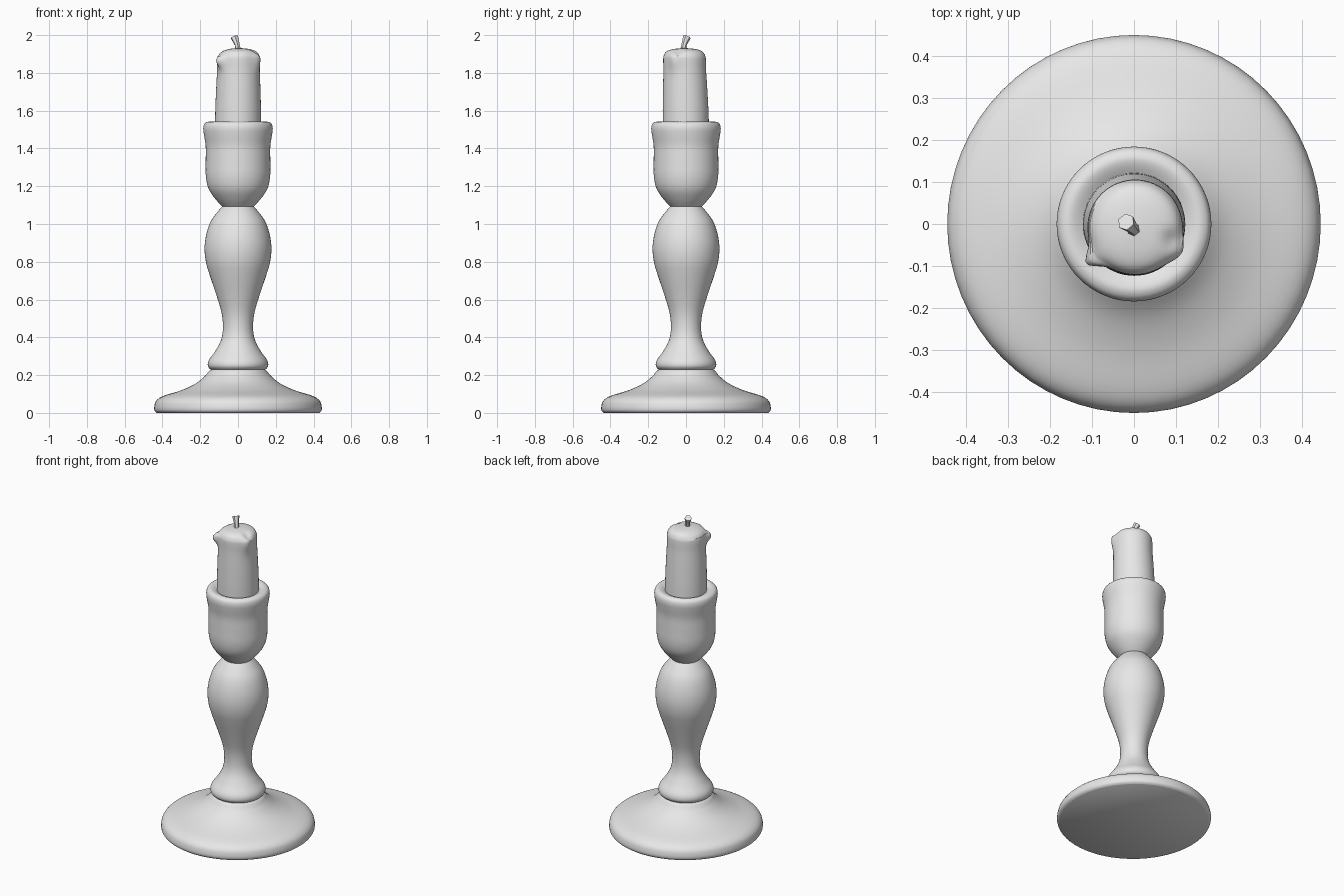
import bpy
import bmesh
import math
from mathutils import Vector

cube = bpy.data.objects.get("Cube")
if cube:
    bpy.data.objects.remove(cube)

grey = bpy.data.materials.new("plain grey")
grey.use_nodes = True
grey.diffuse_color = (0.8, 0.8, 0.8, 1)
grey.node_tree.nodes["Principled BSDF"].inputs["Base Color"].default_value = (0.8, 0.8, 0.8, 1)


def smooth_profile(points, steps=4):
    """Pass a soft curve through (radius, height) points."""
    p = [Vector(q) for q in points]
    p = [p[0]] + p + [p[-1]]
    out = []
    for a, b, c, d in zip(p, p[1:], p[2:], p[3:]):
        for i in range(steps):
            t = i / steps
            out.append(0.5 * (2 * b + (c - a) * t + (2 * a - 5 * b + 4 * c - d) * t ** 2
                              + (3 * b - a - 3 * c + d) * t ** 3))
    return out + [p[-1]]


def finish(obj, angle=45):
    obj.data.materials.append(grey)
    bpy.ops.object.select_all(action='DESELECT')
    obj.select_set(True)
    bpy.context.view_layer.objects.active = obj
    bpy.ops.object.shade_smooth_by_angle(angle=math.radians(angle))


def lathe(name, points, shape=None, segments=64):
    """Turn a profile round z, close both ends, optionally reshape it."""
    bm = bmesh.new()
    verts = [bm.verts.new((max(r, 0), 0, z)) for r, z in smooth_profile(points)]
    edges = [bm.edges.new(pair) for pair in zip(verts, verts[1:])]
    bmesh.ops.spin(bm, geom=verts + edges, cent=(0, 0, 0), axis=(0, 0, 1),
                   angle=math.tau, steps=segments)
    bmesh.ops.remove_doubles(bm, verts=bm.verts, dist=0.0005)
    bmesh.ops.holes_fill(bm, edges=[e for e in bm.edges if e.is_boundary], sides=0)
    bmesh.ops.recalc_face_normals(bm, faces=bm.faces)
    if shape:
        for v in bm.verts:
            shape(v.co)
    mesh = bpy.data.meshes.new(name)
    bm.to_mesh(mesh)
    bm.free()
    obj = bpy.data.objects.new(name, mesh)
    bpy.context.collection.objects.link(obj)
    finish(obj)
    return obj


# Broad foot with a rounded rim, rising to a collar
foot = lathe("foot", [(0.43, 0), (0.442, 0.012), (0.443, 0.035), (0.432, 0.065), (0.395, 0.09),
                      (0.3, 0.12), (0.225, 0.155), (0.175, 0.195), (0.15, 0.225), (0.13, 0.23)])
foot.scale.y = 1.012

# Turned stem: lower bead, narrow waist and long bulb
lathe("stem", [(0.13, 0.222), (0.148, 0.232), (0.16, 0.25), (0.154, 0.28), (0.122, 0.325),
               (0.092, 0.38), (0.08, 0.44), (0.085, 0.52), (0.11, 0.61), (0.15, 0.73),
               (0.17, 0.8), (0.177, 0.87), (0.169, 0.94), (0.146, 1.01), (0.112, 1.06),
               (0.08, 1.097)])

# Candle cup with a flared, rounded lip
lathe("cup", [(0.08, 1.09), (0.118, 1.13), (0.155, 1.185), (0.17, 1.25), (0.171, 1.33),
              (0.171, 1.41), (0.18, 1.47), (0.184, 1.505), (0.178, 1.53), (0.16, 1.541),
              (0.14, 1.538), (0.115, 1.525)])


def melt(co):
    """Lean the candle and push out the wax drips below its shoulder."""
    t = max(0, (co.z - 1.5) / 0.43)
    radius = math.hypot(co.x, co.y)
    turn = math.atan2(co.y, co.x)
    rim = min(1, radius / 0.11) ** 4
    for angle, width, height, spread, push in ((-2.5, 0.22, 1.865, 0.035, 0.032),
                                               (-0.5, 0.3, 1.875, 0.06, 0.014)):
        gap = math.remainder(turn - angle, math.tau)
        bulge = push * rim * math.exp(-(gap / width) ** 2 - ((co.z - height) / spread) ** 2)
        co.x += bulge * math.cos(angle)
        co.y += bulge * math.sin(angle)
    # Shallow dip in the melted top, beside the right drip
    if co.z > 1.89:
        co.z -= 0.012 * math.exp(-((co.x - 0.09) ** 2 + (co.y + 0.03) ** 2) / 0.0005)
        co.z -= 0.1 * max(0, -co.x - 0.04)
    co.x += 0.003 * t
    co.y -= 0.009 * t


# Candle with a softly domed top
lathe("candle", [(0.122, 1.5), (0.121, 1.6), (0.117, 1.72), (0.113, 1.81), (0.113, 1.865),
                 (0.11, 1.89), (0.095, 1.913), (0.06, 1.926), (0, 1.932)], melt)

# Short bent wick, wider at its cut end
path = bpy.data.curves.new("wick", 'CURVE')
path.dimensions = '3D'
path.bevel_depth = 0.014
path.bevel_resolution = 1
path.use_fill_caps = True
line = path.splines.new('POLY')
line.points.add(2)
for point, (x, y, z, width) in zip(line.points, ((0, -0.015, 1.915, 1.2), (-0.004, -0.01, 1.95, 1),
                                               (-0.019, 0.005, 1.99, 1.5))):
    point.co = (x, y, z, 1)
    point.radius = width
wick = bpy.data.objects.new("wick", path)
bpy.context.collection.objects.link(wick)
bpy.ops.object.select_all(action='DESELECT')
wick.select_set(True)
bpy.context.view_layer.objects.active = wick
bpy.ops.object.convert(target='MESH')
finish(bpy.context.object, 50)
